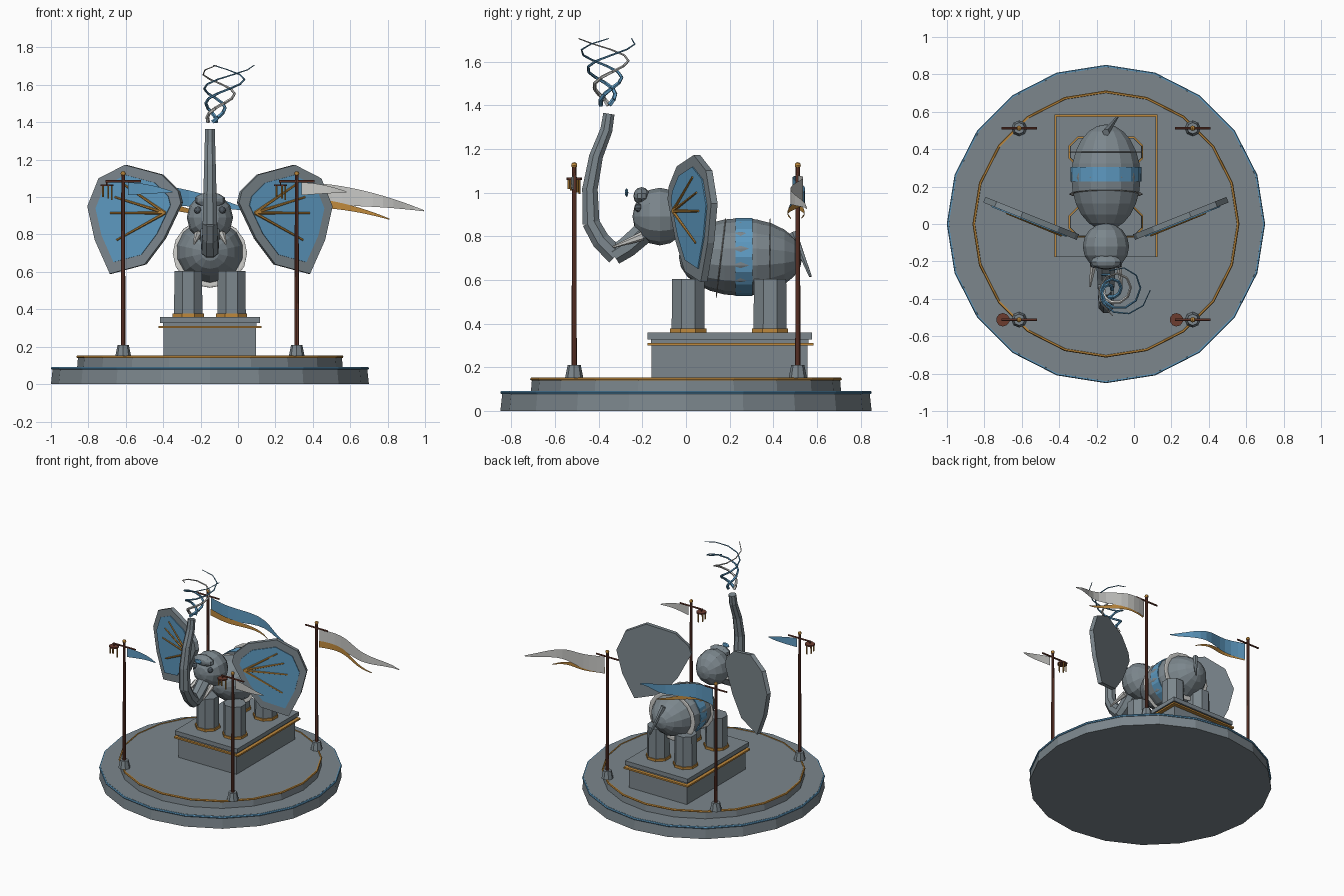
import bpy, bmesh, math
from mathutils import Vector, Matrix

if "Cube" in bpy.data.objects:
    bpy.data.objects.remove(bpy.data.objects["Cube"])

CX = -0.15  # symmetry axis of the monument


def material(name, rgb):
    m = bpy.data.materials.new(name)
    m.diffuse_color = (*rgb, 1)
    m.use_nodes = True
    m.node_tree.nodes["Principled BSDF"].inputs["Base Color"].default_value = m.diffuse_color
    return m


GREY = material("slate grey", (0.20, 0.24, 0.265))
DARK = material("dark grey", (0.08, 0.10, 0.12))
BLUE = material("sky blue", (0.11, 0.32, 0.53))
PALE = material("pale grey", (0.58, 0.58, 0.56))
GOLD = material("ochre gold", (0.52, 0.25, 0.045))
BROWN = material("red brown", (0.15, 0.045, 0.028))


def finish(name, bm, mat, normals=True):
    if normals:
        bmesh.ops.recalc_face_normals(bm, faces=bm.faces)
    me = bpy.data.meshes.new(name)
    bm.to_mesh(me)
    bm.free()
    me.materials.append(mat)
    ob = bpy.data.objects.new(name, me)
    bpy.context.collection.objects.link(ob)
    return ob


def rod(name, p, q, r1, r2, mat, sides=8, spin=0.0):
    """Tapered cylinder from p to q."""
    p, q = Vector(p), Vector(q)
    d = q - p
    mtx = (Matrix.Translation((p + q) / 2) @ d.to_track_quat('Z', 'Y').to_matrix().to_4x4()
           @ Matrix.Rotation(spin, 4, 'Z'))
    bm = bmesh.new()
    bmesh.ops.create_cone(bm, cap_ends=True, segments=sides, radius1=r1, radius2=r2,
                          depth=d.length, matrix=mtx)
    return finish(name, bm, mat)


def ball(name, c, size, mat, u=12, v=8):
    """Ellipsoid with its poles along y."""
    bm = bmesh.new()
    bmesh.ops.create_uvsphere(bm, u_segments=u, v_segments=v, radius=1,
                              matrix=Matrix.LocRotScale(Vector(c), None, Vector(size))
                              @ Matrix.Rotation(math.pi / 2, 4, 'X'))
    return finish(name, bm, mat)


def box(name, c, half, mat):
    bm = bmesh.new()
    bmesh.ops.create_cube(bm, size=2, matrix=Matrix.LocRotScale(Vector(c), None, Vector(half)))
    return finish(name, bm, mat)


def ring(name, c, major, minor, mat, segs=20, rot=0.0, scale=(1, 1, 1)):
    bpy.ops.mesh.primitive_torus_add(location=c, rotation=(rot, 0, 0), major_radius=major,
                                     minor_radius=minor, major_segments=segs, minor_segments=6)
    ob = bpy.context.object
    ob.name, ob.scale = name, scale
    ob.data.materials.append(mat)
    return ob


# Round stepped base with trim
rod("base_lower", (CX, 0, 0), (CX, 0, 0.092), 0.85, 0.84, GREY, 20)
rod("base_upper", (CX, 0, 0.09), (CX, 0, 0.15), 0.71, 0.705, GREY, 20)
ring("base_lower_trim", (CX, 0, 0.084), 0.843, 0.008, BLUE)
ring("base_upper_trim", (CX, 0, 0.146), 0.706, 0.008, GOLD)

# Pedestal
box("pedestal_block", (CX, 0.2, 0.24), (0.247, 0.357, 0.09), GREY)
box("pedestal_band", (CX, 0.204, 0.305), (0.275, 0.381, 0.006), GOLD)
box("pedestal_slab", (CX, 0.2, 0.343), (0.267, 0.376, 0.016), GREY)
box("pedestal_neck", (CX, 0.2, 0.32), (0.25, 0.36, 0.012), GREY)

# Legs with gold anklets
for s in (-1, 1):
    for y in (0.01, 0.385):
        x = CX + s * 0.116
        rod("leg", (x, y, 0.355), (x, y, 0.605), 0.082, 0.08, GREY, 8, math.pi / 8)
        rod("anklet", (x, y, 0.359), (x, y, 0.377), 0.09, 0.09, GOLD, 8, math.pi / 8)

# Body, blue saddle band and pale girth rings
ball("body", (CX, 0.25, 0.705), (0.19, 0.283, 0.178), GREY, 14, 12)
band = rod("saddle_band", (CX, 0.226, 0.705), (CX, 0.304, 0.705), 0.19, 0.19, BLUE, 16)
band.scale = (1.0, 1, 0.945)
band.location.z = 0.705 * 0.055
for y, tilt in ((0.16, -0.12), (0.385, 0)):
    ring("girth_ring", (CX, y, 0.70), 0.178, 0.021, PALE, 16, math.pi / 2 + tilt, (1, 0.93, 0.15))
rod("tail", (CX, 0.49, 0.815), (-0.09, 0.57, 0.615), 0.02, 0.007, GREY, 6)

# Head, brow, jewel, eyes and tusks
ball("head", (CX, -0.12, 0.89), (0.124, 0.125, 0.132), GREY, 12, 8)
ball("brow", (CX, -0.203, 0.984), (0.085, 0.038, 0.041), GREY, 10, 6)
ball("forehead_jewel", (CX, -0.272, 1.0), (0.03, 0.008, 0.02), BLUE, 8, 4)
for s in (-1, 1):
    ball("eye", (CX + s * 0.065, -0.217, 0.93), (0.02, 0.018, 0.02), DARK, 8, 6)
    rod("tusk", (CX + s * 0.065, -0.2, 0.80), (CX + s * 0.085, -0.335, 0.75), 0.021, 0.005, PALE, 6)

# Raised trunk made of overlapping segments
path = [(-0.19, 0.82), (-0.27, 0.75), (-0.325, 0.715), (-0.39, 0.78), (-0.435, 0.86),
        (-0.44, 1.015), (-0.412, 1.165), (-0.365, 1.285), (-0.354, 1.355)]
radii = [0.055, 0.052, 0.048, 0.045, 0.042, 0.038, 0.034, 0.03, 0.028]
for i in range(len(path) - 1):
    a, b = Vector((CX, *path[i])), Vector((CX, *path[i + 1]))
    e = (b - a).normalized() * 0.006
    rod("trunk_segment", a - e, b + e, radii[i], radii[i + 1], GREY, 8, math.pi / 8)

# Ears: tilted slabs with blue lining and gold ribs
outline = [(0.15, 0.97), (0.165, 1.03), (0.255, 1.12), (0.45, 1.172), (0.59, 1.10),
           (0.65, 0.95), (0.61, 0.77), (0.53, 0.59), (0.345, 0.64), (0.24, 0.78)]


def ear_point(s, d, z, off):
    return Vector((CX + s * d + s * 0.371 * off, -0.07 + 0.4 * (d - 0.15) - 0.928 * off, z))


def ear_plate(name, s, k, near, far, mat):
    cd, cz = 0.42, 0.9
    pts = [(cd + (d - cd) * k, cz + (z - cz) * k) for d, z in outline]
    bm = bmesh.new()
    front, back = [[bm.verts.new(ear_point(s, d, z, o)) for d, z in pts] for o in (far, near)]
    bm.faces.new(front)
    bm.faces.new(back)
    n = len(pts)
    for i in range(n):
        j = (i + 1) % n
        bm.faces.new((front[i], front[j], back[j], back[i]))
    finish(name, bm, mat)


for s in (-1, 1):
    ear_plate("ear", s, 1.0, -0.016, 0.016, GREY)
    ear_plate("ear_lining", s, 0.8, 0.014, 0.022, BLUE)
    for d, z in ((0.455, 1.07), (0.50, 1.0), (0.525, 0.915), (0.49, 0.77)):
        rod("ear_rib", ear_point(s, 0.23, 0.915, 0.024), ear_point(s, d, z, 0.024), 0.008, 0.005, GOLD, 6)


# Waving pennants
def pennant(name, x0, y0, length, top, low, tip, wave, mat, shift=0.0):
    bm = bmesh.new()
    rows, n = [], 12
    for i in range(n + 1):
        t = i / n
        y = y0 + shift + wave * (0.5 + 0.5 * t) * math.sin(2.5 * math.pi * t * length / 0.65)
        zt = top + (tip - top) * t ** 1.8
        zb = low + (tip - 0.006 - low) * t ** 1.8 + (top - low) * 0.25 * t * (1 - t)
        rows.append([bm.verts.new((x0 + length * t, y, z)) for z in (zt, zb)])
    for a, b in zip(rows, rows[1:]):
        bm.faces.new((a[0], a[1], b[1], b[0]))
    finish(name, bm, mat, False)


# Four flag poles; chimes hang from the two at the front
for s in (-1, 1):
    for y in (-0.512, 0.512):
        x = CX + s * 0.464
        cloth = BLUE if s < 0 else PALE
        rod("pole_foot", (x, y, 0.15), (x, y, 0.21), 0.042, 0.03, GREY, 8)
        rod("pole", (x, y, 0.2), (x, y, 1.12), 0.012, 0.01, BROWN, 8)
        ball("pole_finial", (x, y, 1.125), (0.014, 0.014, 0.014), GOLD, 8, 6)
        rod("crossbar", (x - 0.095, y, 1.085), (x + 0.095, y, 1.085), 0.007, 0.007, BROWN, 6)
        if y > 0:
            pennant("long_pennant", x + 0.025, y, 0.655, 1.078, 0.95, 0.93, 0.042 * s, cloth)
            pennant("under_pennant", x + 0.025, y, 0.47, 0.995, 0.945, 0.885, 0.042 * s, GOLD, -0.008)
        else:
            pennant("short_pennant", x + 0.025, y, 0.24, 1.078, 1.01, 1.03, -0.02 * s, cloth)
            cx = x - 0.087
            rod("chime_disc", (cx, y, 1.058), (cx, y, 1.068), 0.036, 0.036, BROWN, 10)
            rod("chime_hanger", (cx, y, 1.06), (cx, y, 1.09), 0.004, 0.004, BROWN, 6)
            for k in range(5):
                a = k * math.tau / 5
                px, py = cx + 0.026 * math.cos(a), y + 0.026 * math.sin(a)
                rod("chime_tube", (px, py, 1.06), (px, py, 0.985 + 0.008 * k), 0.005, 0.005, GOLD, 6)

# Spiral water spray above the trunk
for k, mat in enumerate((BLUE, PALE, BLUE)):
    pts = []
    for i in range(13):
        t = i / 12
        a = k * math.tau / 3 + t * math.tau * 1.25 + 0.6
        r = 0.025 + 0.115 * t
        pts.append(Vector((-0.138 + 0.085 * t + r * math.cos(a), -0.365 + r * math.sin(a), 1.40 + 0.305 * t)))
    for i in range(12):
        rod("spray_strand", pts[i], pts[i + 1], 0.011 - 0.0007 * i, 0.0103 - 0.0007 * i, mat, 5)
